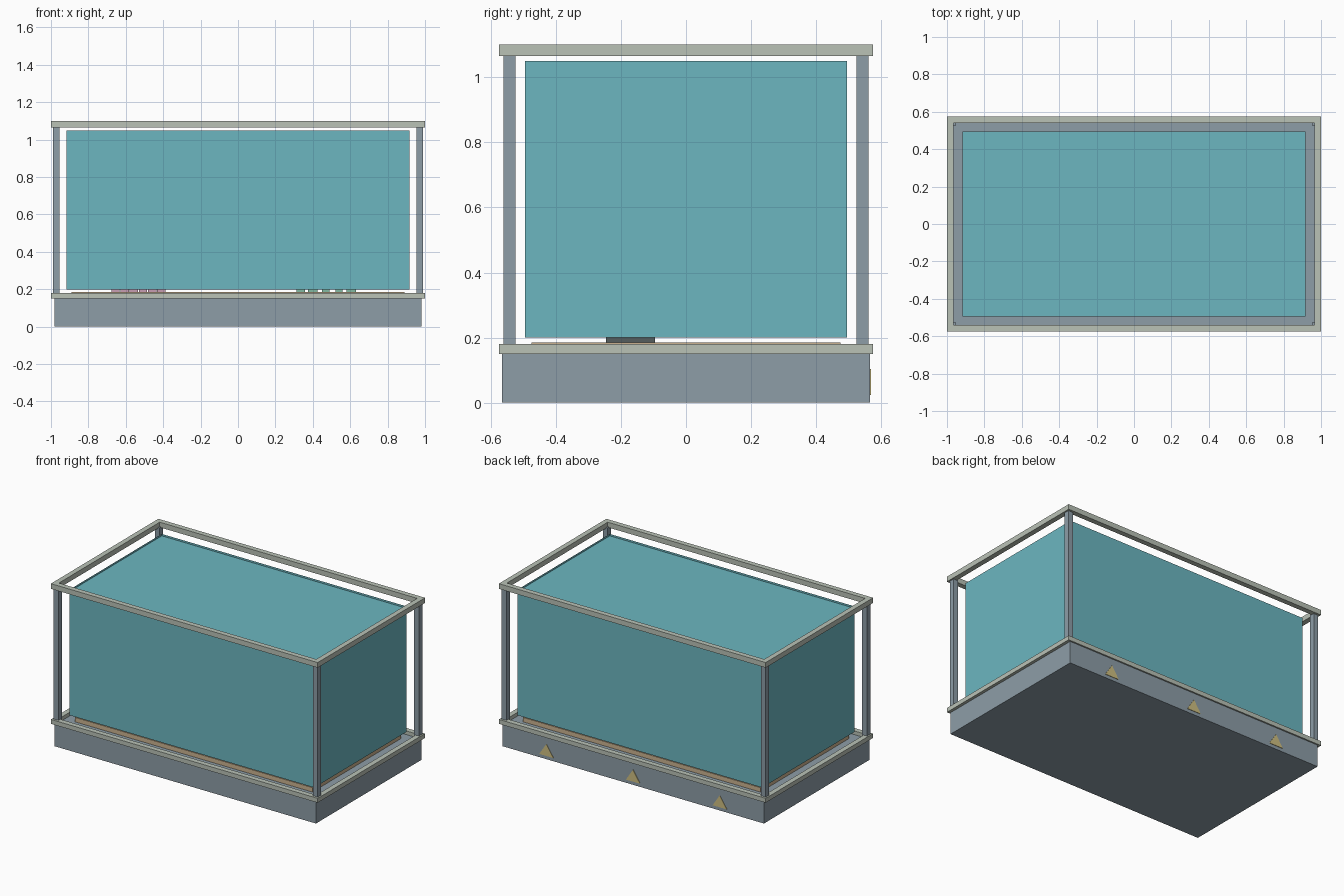
import bpy, bmesh, math

if "Cube" in bpy.data.objects:
    bpy.data.objects.remove(bpy.data.objects["Cube"])

def material(name, rgb):
    m = bpy.data.materials.new(name)
    m.diffuse_color = (*rgb, 1)
    m.use_nodes = True
    m.node_tree.nodes["Principled BSDF"].inputs["Base Color"].default_value = m.diffuse_color
    return m

STEEL = material("steel", (0.27, 0.34, 0.39))
TRIM = material("trim", (0.49, 0.54, 0.47))
WATER = material("water", (0.15, 0.47, 0.53))
SAND = material("sand", (0.60, 0.45, 0.28))
YELLOW = material("yellow", (0.62, 0.52, 0.22))
PINK = material("pink", (0.55, 0.32, 0.42))
GREEN = material("green", (0.22, 0.48, 0.35))
DARK = material("dark", (0.08, 0.10, 0.10))

def finish(name, bm, mat):
    me = bpy.data.meshes.new(name)
    bm.to_mesh(me)
    bm.free()
    me.materials.append(mat)
    ob = bpy.data.objects.new(name, me)
    bpy.context.collection.objects.link(ob)
    return ob

def add_box(bm, lo, hi):
    vs = bmesh.ops.create_cube(bm, size=1)["verts"]
    for v in vs:
        v.co = [(a + b) / 2 + c * (b - a) for a, b, c in zip(lo, hi, v.co)]
    return vs

def box(name, lo, hi, mat):
    bm = bmesh.new()
    add_box(bm, lo, hi)
    return finish(name, bm, mat)

def prism(name, pts, offset, mat):
    """Extrude a flat outline by an offset vector."""
    bm = bmesh.new()
    f = bm.faces.new([bm.verts.new(p) for p in pts])
    r = bmesh.ops.extrude_face_region(bm, geom=[f])
    new = [g for g in r["geom"] if isinstance(g, bmesh.types.BMVert)]
    bmesh.ops.translate(bm, verts=new, vec=offset)
    bmesh.ops.recalc_face_normals(bm, faces=bm.faces)
    return finish(name, bm, mat)

def frame(name, x, y, w, z0, z1, mat):
    """Mitred rectangular ring."""
    bm = bmesh.new()
    corners = [(-1, -1), (1, -1), (1, 1), (-1, 1)]
    rings = []
    for inset, z in ((0, z0), (0, z1), (w, z1), (w, z0)):
        rings.append([bm.verts.new((sx * (x - inset), sy * (y - inset), z)) for sx, sy in corners])
    for k in range(4):
        a, b = rings[k], rings[(k + 1) % 4]
        for i in range(4):
            j = (i + 1) % 4
            bm.faces.new((a[i], a[j], b[j], b[i]))
    bmesh.ops.recalc_face_normals(bm, faces=bm.faces)
    return finish(name, bm, mat)

def arch(name, cx, cy, width, span, height, mat, along_y=True):
    """Curved ribbon leaf that bends over and touches the sand at both ends."""
    bm = bmesh.new()
    rows = []
    for i in range(9):
        t = math.pi * i / 8
        u, z = -span / 2 * math.cos(t), 0.183 + height * math.sin(t)
        row = []
        for s in (-width / 2, width / 2):
            x, y = (s, u) if along_y else (u, s)
            row.append(bm.verts.new((cx + x, cy + y, z)))
        rows.append(row)
    for a, b in zip(rows, rows[1:]):
        bm.faces.new((a[0], a[1], b[1], b[0]))
    return finish(name, bm, mat)

# plinth and trim frames
box("base", (-0.98, -0.565, 0), (0.98, 0.565, 0.155), STEEL)
frame("lower_rim", 1.0, 0.575, 0.035, 0.15, 0.18, TRIM)
frame("upper_rim", 1.0, 0.575, 0.035, 1.065, 1.1, TRIM)

# corner posts
for sx in (-1, 1):
    for sy in (-1, 1):
        xs = sorted((sx * 0.955, sx * 0.99))
        ys = sorted((sy * 0.523, sy * 0.56))
        box("corner_post", (xs[0], ys[0], 0.175), (xs[1], ys[1], 1.07), STEEL)

# sand bed
box("sand_bed", (-0.89, -0.475, 0.15), (0.89, 0.475, 0.185), SAND)

# water block with thin walls standing just above the surface
bm = bmesh.new()
vs = add_box(bm, (-0.918, -0.495, 0.2), (0.918, 0.495, 1.05))
top = max(bm.faces, key=lambda f: f.calc_center_median().z)
lip = [bm.verts.new((v.co.x, v.co.y, 1.037)) for v in top.verts]
bm.faces.new(lip)
bmesh.ops.delete(bm, geom=[top], context="FACES_ONLY")
finish("water_tank", bm, WATER)

# triangular markers on the back of the base
for x in (-0.65, 0, 0.65):
    prism("marker", [(x - 0.053, 0.564, 0.023), (x + 0.053, 0.564, 0.023), (x, 0.564, 0.103)],
          (0, 0.004, 0), YELLOW)

# plants and coral inside the water
for i in range(6):
    arch("coral", -0.655 + i * 0.049, -0.17, 0.045, 0.18, 0.2 + 0.04 * (i % 3), PINK)
for x, w in ((0.335, 0.045), (0.4, 0.05), (0.47, 0.04), (0.54, 0.04), (0.605, 0.05)):
    arch("plant_leaf", x, 0.2, w, 0.14, 0.3, GREEN)
arch("small_stone", 0.01, -0.17, 0.15, 0.09, 0.06, DARK, along_y=False)
